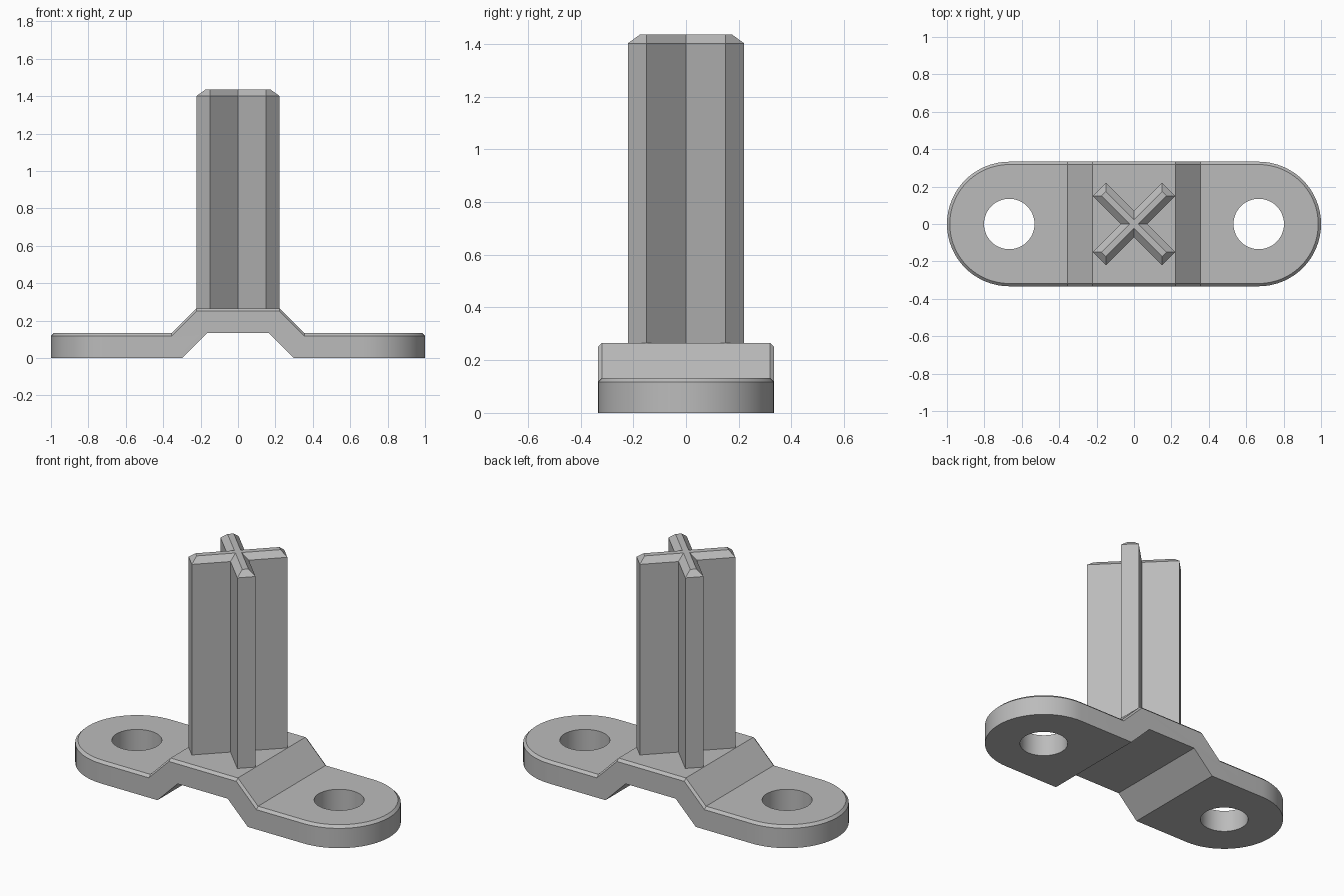
import bpy, bmesh, math

if "Cube" in bpy.data.objects:
    bpy.data.objects.remove(bpy.data.objects["Cube"])

grey = bpy.data.materials.new("plain_grey")
grey.use_nodes = True
grey.diffuse_color = (0.5, 0.5, 0.5, 1)
grey.node_tree.nodes["Principled BSDF"].inputs["Base Color"].default_value = (0.5, 0.5, 0.5, 1)

RADIUS, CENTRE, RIM = 0.333, 0.667, 0.015
THICK, RISE = 0.133, 0.133
ARC_STEPS = 16


def finish(name, bm):
    bmesh.ops.recalc_face_normals(bm, faces=bm.faces)
    mesh = bpy.data.meshes.new(name)
    bm.to_mesh(mesh)
    bm.free()
    mesh.materials.append(grey)
    obj = bpy.data.objects.new(name, mesh)
    bpy.context.collection.objects.link(obj)
    return obj


def loft(bm, loops):
    """Skin closed loops of equal length and cap both ends."""
    rings = [[bm.verts.new(p) for p in loop] for loop in loops]
    count = len(rings[0])
    for a, b in zip(rings, rings[1:]):
        for i in range(count):
            j = (i + 1) % count
            bm.faces.new((a[i], a[j], b[j], b[i]))
    bm.faces.new(rings[0])
    bm.faces.new(rings[-1])


def step(x, inner, outer):
    """Height of the raised middle, sloping from inner to outer."""
    return RISE * min(1, max(0, (outer - abs(x)) / (outer - inner)))


def section(cx, angle):
    """Cross-section of the plate with chamfered upper corners."""
    def at(r):
        return cx + r * math.cos(angle), r * math.sin(angle)
    x, y = at(RADIUS)
    xi, yi = at(RADIUS - RIM)
    low = step(x, 0.165, 0.298)
    high = THICK + step(x, 0.222, 0.355)
    return [(x, -y, low), (x, -y, high - RIM), (xi, -yi, high),
            (xi, yi, high), (x, y, high - RIM), (x, y, low)]


# Bracket plate: rounded ends and a raised middle
quarter = math.pi / 2
right = [(b, quarter) for b in (0.165, 0.222, 0.298, 0.355)]
right += [(CENTRE, quarter * (1 - i / ARC_STEPS)) for i in range(ARC_STEPS + 1)]
left = [(-c, math.pi - a) for c, a in reversed(right)]
bm = bmesh.new()
loft(bm, [section(c, a) for c, a in left + right])
bmesh.ops.remove_doubles(bm, verts=bm.verts, dist=1e-5)
bmesh.ops.dissolve_degenerate(bm, edges=bm.edges, dist=1e-5)
bmesh.ops.dissolve_limit(bm, angle_limit=math.radians(0.5), verts=bm.verts, edges=bm.edges)
plate = finish("bracket_plate", bm)

# Screw holes
bpy.context.view_layer.objects.active = plate
for side in (-1, 1):
    bm = bmesh.new()
    bmesh.ops.create_cone(bm, cap_ends=True, segments=48, radius1=0.135, radius2=0.135, depth=1)
    cutter = finish("hole_cutter", bm)
    cutter.location.x = side * CENTRE
    cutter.hide_render = True
    bpy.context.view_layer.update()
    cut = plate.modifiers.new("hole", "BOOLEAN")
    cut.operation, cut.solver, cut.object = "DIFFERENCE", "EXACT", cutter
    bpy.ops.object.modifier_apply(modifier=cut.name)
    bpy.data.objects.remove(cutter)


def cross(length, half, z):
    """Outline of a diagonal cross at height z."""
    points = []
    for k in range(4):
        turn = math.radians(45 + 90 * k)
        c, s = math.cos(turn), math.sin(turn)
        for u, v in ((length, -half), (length, half), (half, half)):
            points.append((u * c - v * s, u * s + v * c, z))
    return points


# Cross-shaped post with chamfered top
bm = bmesh.new()
loft(bm, [cross(0.262, 0.05, 0.25), cross(0.262, 0.05, 1.402), cross(0.23, 0.017, 1.435)])
finish("cross_post", bm)

# Smooth the rounded ends and holes, keep corners sharp
bpy.ops.object.select_all(action="DESELECT")
plate.select_set(True)
bpy.ops.object.shade_smooth_by_angle(angle=math.radians(30))
